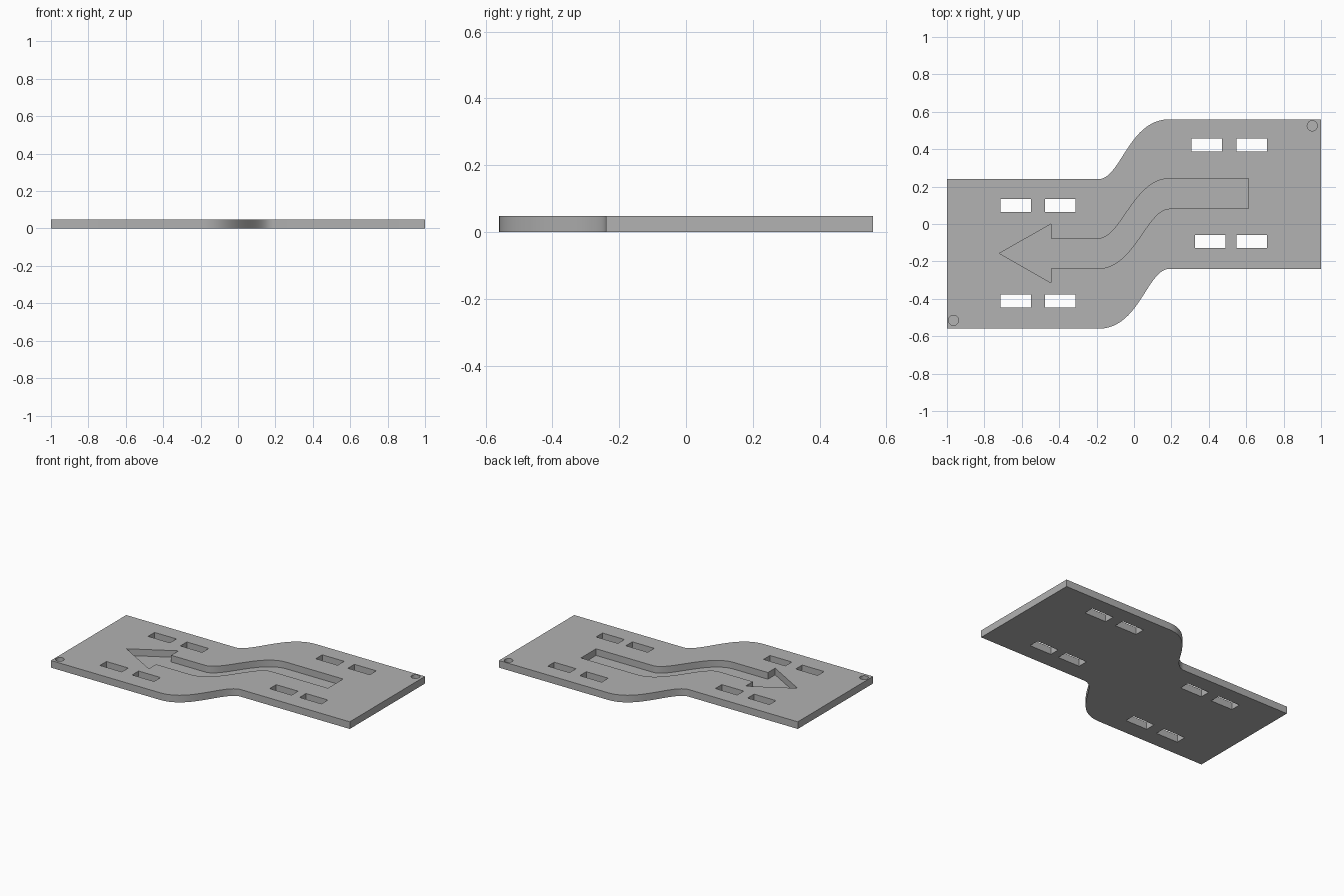
import bpy, bmesh, math
from mathutils import Vector
from mathutils.geometry import interpolate_bezier

if "Cube" in bpy.data.objects:
    bpy.data.objects.remove(bpy.data.objects["Cube"])

THICK = 0.048   # plate thickness
FLOOR = 0.003   # thin skin left under the recesses

grey = bpy.data.materials.new("light grey")
grey.diffuse_color = (0.445, 0.445, 0.445, 1)
grey.use_nodes = True
grey.node_tree.nodes["Principled BSDF"].inputs["Base Color"].default_value = grey.diffuse_color


def prism(name, points, z0, z1):
    """Extrude a closed outline from z0 to z1."""
    bm = bmesh.new()
    face = bm.faces.new([bm.verts.new((x, y, z0)) for x, y in points])
    top = bmesh.ops.extrude_face_region(bm, geom=[face])["geom"]
    bmesh.ops.translate(bm, vec=(0, 0, z1 - z0),
                        verts=[v for v in top if isinstance(v, bmesh.types.BMVert)])
    bmesh.ops.recalc_face_normals(bm, faces=bm.faces)
    mesh = bpy.data.meshes.new(name)
    bm.to_mesh(mesh)
    bm.free()
    mesh.materials.append(grey)
    obj = bpy.data.objects.new(name, mesh)
    bpy.context.collection.objects.link(obj)
    return obj


def bend(y0, y1, h0, h1):
    """S-shaped edge rising from left to right."""
    pts = [Vector(p) for p in ((-0.19, y0, 0), (h0, y0, 0), (h1, y1, 0), (0.19, y1, 0))]
    return [(p.x, p.y) for p in interpolate_bezier(*pts, 24)]


def turned(points):
    """Half turn about the centre."""
    return [(-x, -y) for x, y in points]


def rect(x0, x1, y0, y1):
    return [(x0, y0), (x1, y0), (x1, y1), (x0, y1)]


def circle(cx, cy, r, n=32):
    return [(cx + r * math.cos(2 * math.pi * i / n),
             cy + r * math.sin(2 * math.pi * i / n)) for i in range(n)]


# Plate: the lower edge is the upper edge turned half round
half = [(-1, 0.24)] + bend(0.24, 0.56, -0.07, -0.03) + [(1, 0.56)]
plate = prism("plate", half + turned(half), 0, THICK)

# Arrow recess: bent shaft and triangular head
edge = bend(-0.078, 0.243, -0.07, 0.0)
arrow = ([(-0.72, -0.157), (-0.443, 0.0), (-0.443, -0.078)] + edge
         + [(0.612, 0.243), (0.612, 0.082)]
         + bend(-0.238, 0.082, 0.0, 0.07)[::-1]
         + [(-0.443, -0.238), (-0.443, -0.315)])
cutters = [prism("arrow_cutter", arrow, FLOOR, 0.1)]

# Round corner recesses
for x, y in ((0.953, 0.525), (-0.965, -0.515)):
    cutters.append(prism("round_cutter", circle(x, y, 0.027), FLOOR, 0.1))

# Slots through the plate, in pairs
rows = [(0.065, -0.715, -0.475), (-0.447, -0.715, -0.475),
        (0.387, 0.308, 0.547), (-0.127, 0.325, 0.547)]
for y, *starts in rows:
    for x in starts:
        cutters.append(prism("slot_cutter", rect(x, x + 0.163, y, y + 0.069), -0.1, 0.1))

for cutter in cutters:
    mod = plate.modifiers.new(cutter.name, "BOOLEAN")
    mod.operation = "DIFFERENCE"
    mod.solver = "EXACT"
    mod.object = cutter

# Keep the finished plate and drop the cutters
done = bpy.data.meshes.new_from_object(
    plate.evaluated_get(bpy.context.evaluated_depsgraph_get()))
plate.modifiers.clear()
plate.data = done
for cutter in cutters:
    bpy.data.objects.remove(cutter)

bpy.context.view_layer.objects.active = plate
plate.select_set(True)
bpy.ops.object.shade_smooth_by_angle(angle=math.radians(30))
